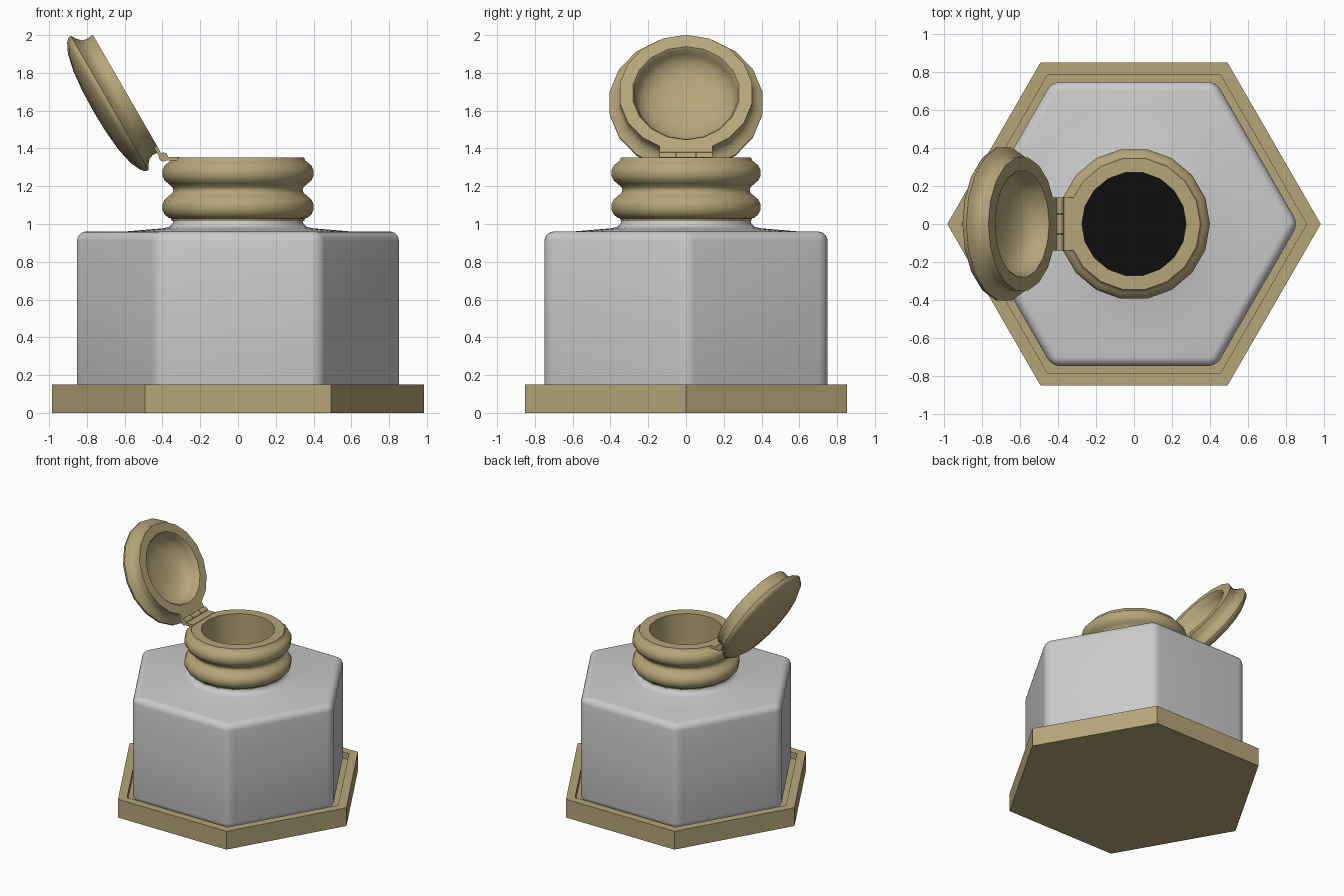
import bpy, bmesh, math
from mathutils import Matrix

if "Cube" in bpy.data.objects:
    bpy.data.objects.remove(bpy.data.objects["Cube"])


def material(name, rgb):
    m = bpy.data.materials.new(name)
    m.diffuse_color = (*rgb, 1)
    m.use_nodes = True
    m.node_tree.nodes["Principled BSDF"].inputs["Base Color"].default_value = m.diffuse_color
    return m


BRASS = material("brass", (0.46, 0.38, 0.19))
INK = material("ink", (0.004, 0.004, 0.004))


def finish(bm, name, mat=None, matrix=None, angle=40):
    if matrix:
        bm.transform(matrix)
    bmesh.ops.recalc_face_normals(bm, faces=bm.faces)
    me = bpy.data.meshes.new(name)
    bm.to_mesh(me)
    bm.free()
    ob = bpy.data.objects.new(name, me)
    bpy.context.collection.objects.link(ob)
    if mat:
        me.materials.append(mat)
    smooth(me, angle)
    return ob


def smooth(me, angle):
    me.shade_smooth()
    me.set_sharp_from_angle(angle=math.radians(angle))


def lathe(profile, n, closed=False):
    """Revolve (radius, height) points about z with n sides."""
    bm = bmesh.new()
    rings = [[bm.verts.new((r * math.cos(2 * math.pi * i / n),
                            r * math.sin(2 * math.pi * i / n), z))
              for i in range(n)] for r, z in profile]
    pairs = list(zip(rings, rings[1:]))
    if closed:
        pairs.append((rings[-1], rings[0]))
    for a, b in pairs:
        for i in range(n):
            j = (i + 1) % n
            bm.faces.new((a[i], a[j], b[j], b[i]))
    bmesh.ops.remove_doubles(bm, verts=bm.verts, dist=1e-5)
    bmesh.ops.dissolve_limit(bm, angle_limit=0.01, verts=bm.verts, edges=bm.edges)
    return bm


def box(name, lo, hi, mat, matrix=None):
    bm = bmesh.new()
    bmesh.ops.create_cube(bm, size=1)
    for v in bm.verts:
        for k in range(3):
            v.co[k] = lo[k] if v.co[k] < 0 else hi[k]
    return finish(bm, name, mat, matrix, 30)


# Hexagonal tray with a shallow recess
finish(lathe([(0, 0), (0.985, 0), (0.985, 0.15), (0.91, 0.15), (0.91, 0.1), (0, 0.1)], 6),
       "base_tray", BRASS, angle=30)

# Hexagonal bottle with rounded edges and a bored well
bm = lathe([(0, 0.1), (0.866, 0.1), (0.866, 0.96), (0, 0.96)], 6)
bmesh.ops.bevel(bm, geom=bm.edges[:], offset=0.05, segments=5, profile=0.5, affect='EDGES')
bottle = finish(bm, "bottle_body")
cutter = finish(lathe([(0, 0.4), (0.3, 0.4), (0.3, 1.2), (0, 1.2)], 36), "well_cutter")
cutter.hide_render = True
mod = bottle.modifiers.new("well", 'BOOLEAN')
mod.object = cutter
mod.operation = 'DIFFERENCE'
bpy.context.view_layer.objects.active = bottle
bpy.ops.object.modifier_apply(modifier=mod.name)
bpy.data.objects.remove(cutter)
smooth(bottle.data, 40)

# Sloped shoulder and neck
finish(lathe([(0.3, 0.95), (0.66, 0.955), (0.5, 0.968), (0.39, 0.978), (0.36, 0.987),
              (0.345, 1.005), (0.345, 1.03), (0.3, 1.03)], 36, True), "bottle_neck", angle=60)

# Ink filling the well
finish(lathe([(0, 0.41), (0.298, 0.41), (0.298, 0.85), (0, 0.85)], 36), "ink", INK)

# Collar with two rounded bulges
prof = [(0.275, 1.015), (0.35, 1.015), (0.355, 1.03)]
for zc in (1.09, 1.27):
    for a in (-66, -40, -14, 14, 40, 66):
        t = math.radians(a)
        prof.append((0.345 + 0.057 * math.cos(t), zc + 0.062 * math.sin(t)))
    if zc < 1.2:
        prof += [(0.347, 1.165), (0.342, 1.18), (0.347, 1.195)]
prof += [(0.355, 1.337), (0.35, 1.352), (0.275, 1.352)]
finish(lathe(prof, 18, True), "collar", BRASS, angle=50)

# Open domed lid, swung 120 degrees about the hinge
HINGE = (-0.395, 0, 1.355)
swing = Matrix.Translation(HINGE) @ Matrix.Rotation(math.radians(-120), 4, 'Y')
lid = lathe([(0, 0.2), (0.12, 0.197), (0.24, 0.186), (0.335, 0.165), (0.39, 0.138),
             (0.408, 0.12), (0.41, 0.104), (0.385, 0.088), (0.362, 0.068), (0.354, 0.045),
             (0.356, 0), (0.285, 0), (0.275, 0.012), (0.268, 0.05), (0.245, 0.09),
             (0.19, 0.125), (0.1, 0.142), (0, 0.146)], 18)
finish(lid, "lid", BRASS, swing @ Matrix.Translation((0.39, 0, 0)), 50)

# Hinge leaves and three barrel knuckles
box("hinge_collar_leaf", (-0.385, -0.14, 1.336), (-0.31, 0.14, 1.356), BRASS)
box("hinge_lid_leaf", (0.0, -0.14, 0.0), (0.075, 0.14, 0.018), BRASS, swing)
for i, (y0, y1) in enumerate([(-0.14, -0.055), (-0.05, 0.05), (0.055, 0.14)]):
    bm = lathe([(0, y0), (0.025, y0), (0.025, y1), (0, y1)], 8)
    finish(bm, f"hinge_knuckle_{i}", BRASS,
           Matrix.Translation(HINGE) @ Matrix.Rotation(math.pi / 2, 4, 'X'), 50)
